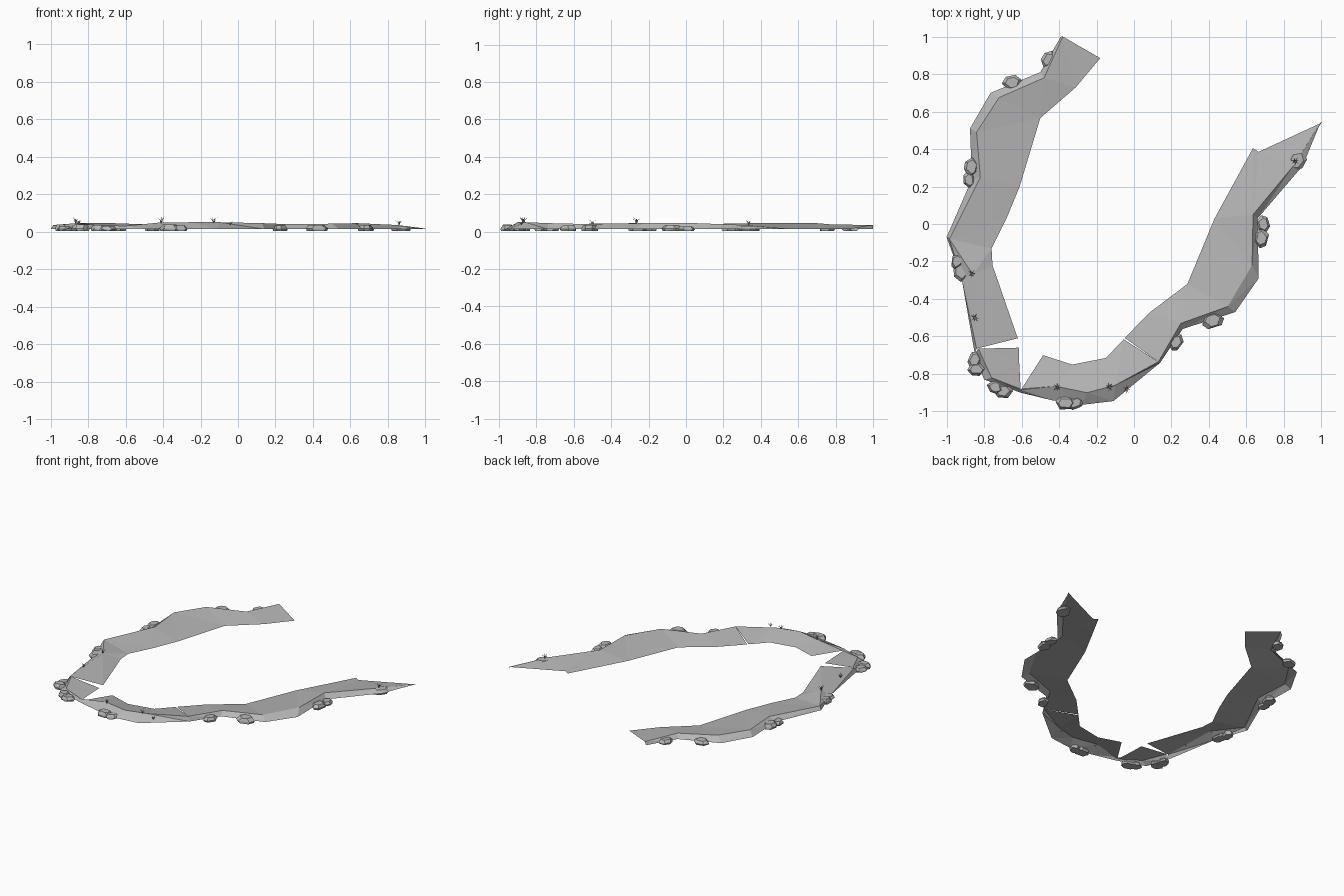
import bpy, bmesh, math, random
from mathutils import Vector

random.seed(4)
cube = bpy.data.objects.get("Cube")
if cube:
    bpy.data.objects.remove(cube)


def material(name, value):
    m = bpy.data.materials.new(name)
    m.use_nodes = True
    m.diffuse_color = (value, value, value, 1)
    m.node_tree.nodes["Principled BSDF"].inputs["Base Color"].default_value = m.diffuse_color
    return m


GREY = material("stone grey", 0.47)


def finish(name, bm):
    mesh = bpy.data.meshes.new(name)
    bm.to_mesh(mesh)
    bm.free()
    mesh.materials.append(GREY)
    ob = bpy.data.objects.new(name, mesh)
    bpy.context.collection.objects.link(ob)


def bank(name, outer, ridge, inner, foot=0.013, shore=0.015):
    """Top surface falling from ridge to shore, with a steep skirt outside."""
    bm = bmesh.new()
    low = [bm.verts.new((x, y, foot)) for x, y in outer]
    top = [bm.verts.new(p) for p in ridge]
    far = [bm.verts.new((x, y, shore)) for x, y in inner]
    for i in range(len(top) - 1):
        for a, b in ((low, top), (top, far)):
            bm.faces.new((a[i], a[i + 1], b[i + 1], b[i]))
    bmesh.ops.triangulate(bm, faces=bm.faces[:])
    for f in bm.faces:
        f.normal_update()
        if f.normal.z < 0:
            f.normal_flip()
    finish(name, bm)


# Long left bank
bank("left_bank",
     [(-.39, 1), (-.50, .81), (-.765, .70), (-.875, .51), (-.865, .24), (-1, -.07), (-.92, -.29), (-.85, -.69)],
     [(-.38, 1, .035), (-.48, .78, .038), (-.72, .675, .047), (-.84, .49, .047), (-.82, .25, .043),
      (-.985, -.08, .035), (-.86, -.27, .045), (-.84, -.665, .04)],
     [(-.18, .885), (-.31, .73), (-.50, .565), (-.61, .20), (-.68, .03),
      (-.76, -.13), (-.755, -.22), (-.62, -.61)])

# Small corner piece
bank("corner_bank",
     [(-.85, -.69), (-.80, -.83), (-.605, -.90)],
     [(-.83, -.665, .04), (-.76, -.82, .035), (-.605, -.885, .03)],
     [(-.615, -.66), (-.613, -.73), (-.605, -.88)])

# Front bank, meeting the right bank at a hairline crack
bank("front_bank",
     [(-.605, -.90), (-.44, -.94), (-.28, -.965), (-.11, -.945), (.14, -.74)],
     [(-.605, -.885, .03), (-.42, -.865, .048), (-.25, -.90, .05), (-.10, -.86, .05), (.13, -.735, .045)],
     [(-.60, -.88), (-.485, -.70), (-.33, -.75), (-.15, -.715), (-.055, -.615)])

# Right bank, tapering to a point
bank("right_bank",
     [(.14, -.74), (.26, -.56), (.54, -.47), (.665, -.29), (.66, .03), (.90, .31), (.995, .54)],
     [(.13, -.735, .045), (.25, -.53, .04), (.50, -.44, .042), (.63, -.22, .045),
      (.635, .05, .045), (.85, .31, .035), (1, .545, .016)],
     [(-.049, -.608), (.08, -.475), (.285, -.32), (.43, .03), (.635, .405), (.665, .385), (1, .54)])


def rock(x, y, length, width, height, angle):
    """Flat faceted boulder with uneven sides."""
    bm = bmesh.new()
    c, s = math.cos(angle), math.sin(angle)
    for z, scale in ((0.002, .9), (height * .45, 1), (height, .68)):
        for k in range(6):
            t = math.tau * k / 6 + random.uniform(-.25, .25)
            u, v = math.cos(t) * length * scale, math.sin(t) * width * scale
            bm.verts.new((x + u * c - v * s, y + u * s + v * c, z))
    bmesh.ops.convex_hull(bm, input=bm.verts[:])
    bmesh.ops.dissolve_limit(bm, angle_limit=.15, verts=bm.verts[:], edges=bm.edges[:])
    finish("rock", bm)


# Boulders along the outer foot: position, half length and direction along the bank
for x, y, size, deg in ((-.457, .878, .05, 60), (-.65, .755, .055, 10), (-.867, .305, .055, 80),
                        (-.88, .235, .045, 100), (-.945, -.20, .045, 80), (-.925, -.255, .055, 100),
                        (-.85, -.725, .05, 70), (-.84, -.775, .05, 0), (-.74, -.87, .048, -25),
                        (-.70, -.89, .055, -10), (-.365, -.955, .055, 0), (-.315, -.955, .048, 20),
                        (.225, -.63, .05, 60), (.42, -.515, .062, 15), (.68, -.075, .055, 80),
                        (.69, .0, .048, 100), (.87, .34, .065, 60)):
    rock(x, y, size, size * .75, random.uniform(.028, .038), math.radians(deg))


def tuft(x, y, height, count=7):
    """Fan of narrow pointed blades."""
    bm = bmesh.new()
    for k in range(count):
        t = math.tau * k / count + random.uniform(-.3, .3)
        out = Vector((math.cos(t), math.sin(t), 0))
        side = Vector((-out.y, out.x, 0)) * .003
        root = Vector((x, y, .035))
        mid = root + out * .009 + Vector((0, 0, height * .6))
        tip = root + out * .024 + Vector((0, 0, height * random.uniform(.6, 1)))
        a, b, c, d, e = [bm.verts.new(p) for p in (root - side, root + side, mid + side * .7, mid - side * .7, tip)]
        bm.faces.new((a, b, c, d))
        bm.faces.new((d, c, e))
    finish("grass_tuft", bm)


# Grass along the ridge
for x, y, h in ((-.865, -.265, .045), (-.85, -.50, .03), (-.41, -.87, .05),
                (-.13, -.87, .045), (-.04, -.88, .02), (.86, .335, .028)):
    tuft(x, y, h)
